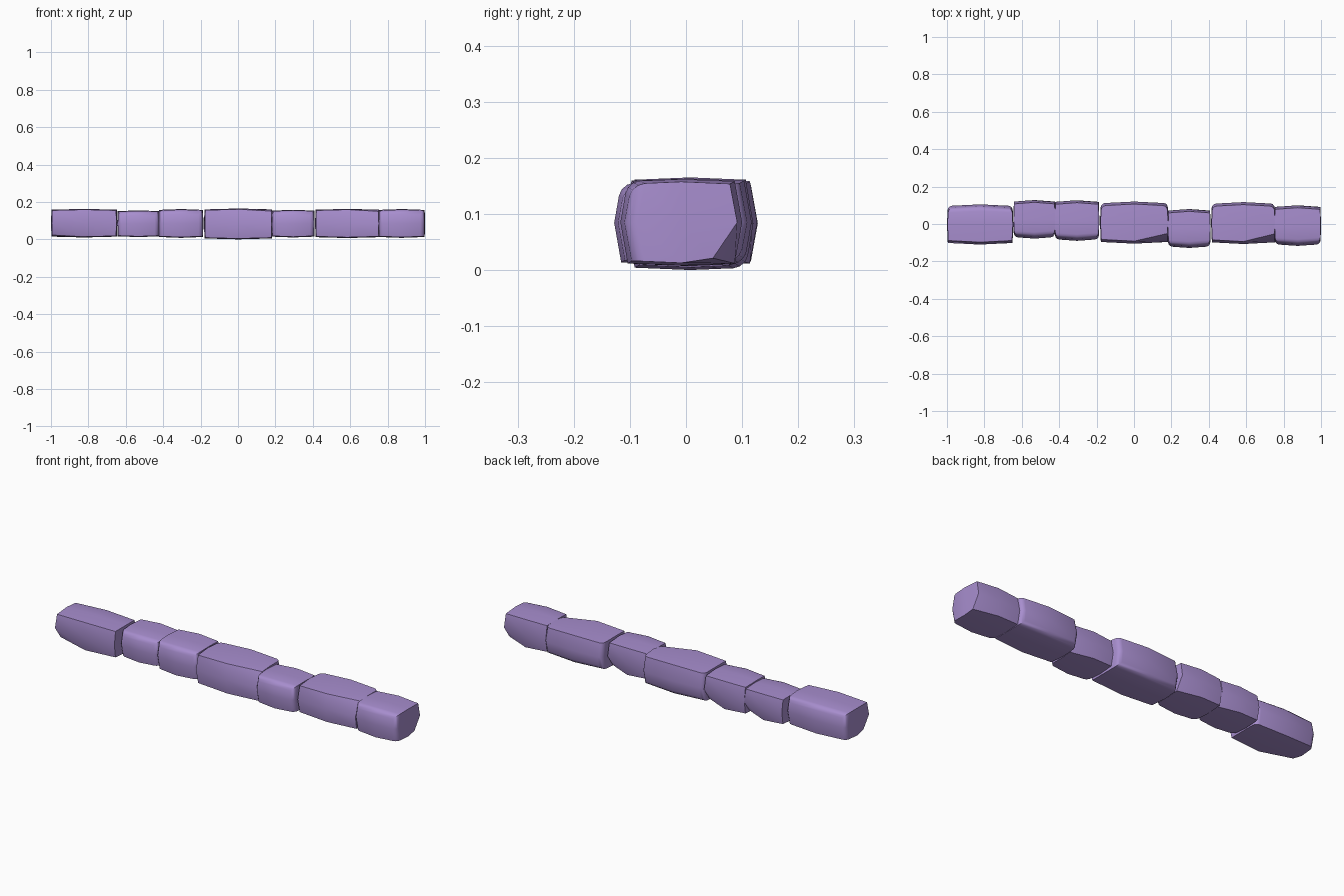
import bpy, bmesh, math
from mathutils import Matrix, Vector

cube = bpy.data.objects.get("Cube")
if cube:
    bpy.data.objects.remove(cube, do_unlink=True)

# Single stone colour
stone_mat = bpy.data.materials.new("lavender_stone")
stone_mat.use_nodes = True
colour = (0.39, 0.27, 0.62, 1)
stone_mat.diffuse_color = colour
stone_mat.node_tree.nodes["Principled BSDF"].inputs["Base Color"].default_value = colour


def make_stone(name, x_range, y_range, z_range, turn_axis=None):
    """Bulging block with one chipped corner and softened edges on one side."""
    bm = bmesh.new()
    bmesh.ops.create_cube(bm, size=2)
    bmesh.ops.subdivide_edges(bm, edges=bm.edges[:], cuts=1, use_grid_fill=True)
    for v in bm.verts:
        x, y, z = v.co
        ax, ay, az = abs(x), abs(y), abs(z)
        v.co = Vector((x * (1 - 0.025 * ay - 0.015 * az),
                       y * (1 - 0.08 * ax - 0.12 * az),
                       z * (1 - 0.06 * ax - 0.05 * ay)))
        # Chipped corner
        if x > 0.5 and y > 0.5 and z < -0.5:
            v.co.y -= 0.28
            v.co.z += 0.06

    # Scale to size before softening, so the bevel is even
    ranges = (x_range, y_range, z_range)
    half = [(b - a) / 2 for a, b in ranges]
    centre = [(a + b) / 2 for a, b in ranges]

    def on_soft_edge(e):
        m = (e.verts[0].co + e.verts[1].co) / 2
        front_top = m.y < -0.7 and m.z > 0.7
        front_end = m.y < -0.7 and abs(m.x) > 0.7
        return (front_top or front_end) and e.calc_face_angle(0) > 0.7

    soft = [e for e in bm.edges if on_soft_edge(e)]
    bmesh.ops.scale(bm, vec=half, verts=bm.verts[:])
    bmesh.ops.bevel(bm, geom=soft, offset=0.022, segments=3, profile=0.5,
                    affect='EDGES', clamp_overlap=True)
    if turn_axis:
        bmesh.ops.rotate(bm, matrix=Matrix.Rotation(math.pi, 3, turn_axis), verts=bm.verts[:])
    bmesh.ops.translate(bm, vec=centre, verts=bm.verts[:])
    bmesh.ops.recalc_face_normals(bm, faces=bm.faces[:])

    mesh = bpy.data.meshes.new(name)
    bm.to_mesh(mesh)
    bm.free()
    mesh.materials.append(stone_mat)
    obj = bpy.data.objects.new(name, mesh)
    bpy.context.collection.objects.link(obj)
    bpy.ops.object.select_all(action='DESELECT')
    obj.select_set(True)
    bpy.context.view_layer.objects.active = obj
    bpy.ops.object.shade_smooth_by_angle(angle=math.radians(40))


# Row of stones from right end to left end
make_stone("long_stone_right", (-1, -0.645), (-0.11, 0.105), (0.01, 0.163), 'Z')
make_stone("short_stone_right", (-0.645, -0.42), (-0.078, 0.128), (0.012, 0.155))
make_stone("short_stone_inner", (-0.425, -0.185), (-0.09, 0.127), (0.008, 0.162))
make_stone("long_stone_middle", (-0.182, 0.185), (-0.105, 0.12), (0, 0.165), 'X')
make_stone("short_stone_middle", (0.18, 0.41), (-0.128, 0.08), (0.01, 0.158))
make_stone("long_stone_left", (0.412, 0.757), (-0.107, 0.117), (0.007, 0.163), 'X')
make_stone("short_stone_left", (0.75, 1), (-0.117, 0.1), (0.008, 0.162))
